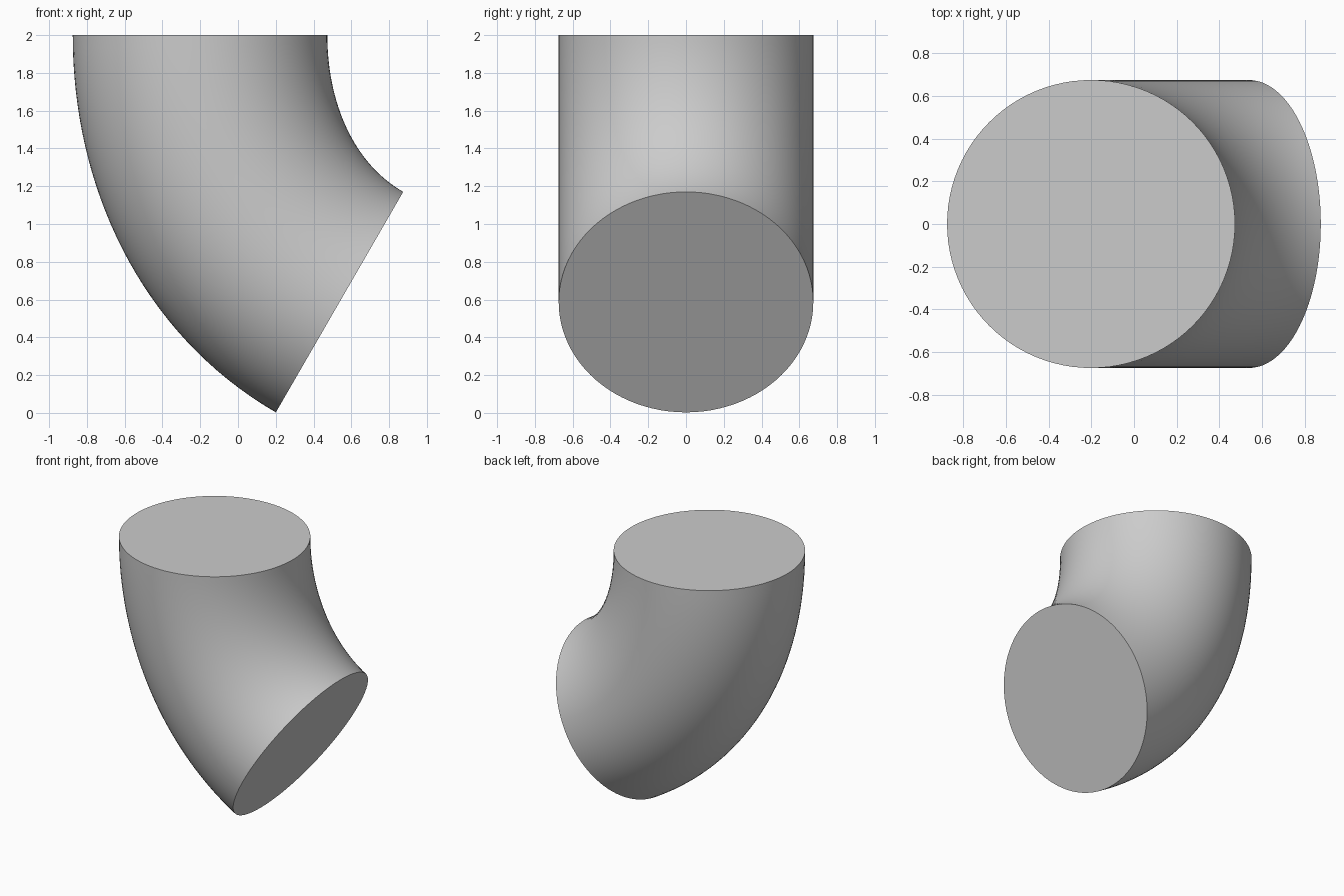
import bpy, bmesh
from math import sin, cos, pi
from mathutils import Vector

if "Cube" in bpy.data.objects:
    bpy.data.objects.remove(bpy.data.objects["Cube"])

RADIUS, RINGS, SIDES = 0.674, 32, 96

# Bend path: vertical at the top, turning 60 degrees toward +x
top, end = Vector((-0.201, 0, 2)), Vector((0.5375, 0, 0.5865))
handles = [top, top + Vector((0, 0, -0.60)), end - Vector((0.866, 0, -0.5)) * 0.55, end]


def path(t):
    a, b, c, d = handles
    u = 1 - t
    point = a * u**3 + b * 3 * u * u * t + c * 3 * u * t * t + d * t**3
    tangent = (b - a) * u * u + (c - b) * 2 * u * t + (d - c) * t * t
    return point, tangent.normalized()


# Pipe elbow: a circle swept along the path
bm = bmesh.new()
side = Vector((0, 1, 0))
rings = []
for i in range(RINGS + 1):
    p, tan = path(i / RINGS)
    out = side.cross(tan)
    rings.append([bm.verts.new(p + RADIUS * (cos(2 * pi * j / SIDES) * out + sin(2 * pi * j / SIDES) * side))
                  for j in range(SIDES)])
for r0, r1 in zip(rings, rings[1:]):
    for j in range(SIDES):
        k = (j + 1) % SIDES
        bm.faces.new((r0[j], r0[k], r1[k], r1[j]))

# Flat end caps
bm.faces.new(rings[0])
bm.faces.new(rings[-1])
bmesh.ops.recalc_face_normals(bm, faces=bm.faces)

mesh = bpy.data.meshes.new("pipe_elbow")
bm.to_mesh(mesh)
bm.free()
elbow = bpy.data.objects.new("pipe_elbow", mesh)
bpy.context.collection.objects.link(elbow)
bpy.context.view_layer.objects.active = elbow
elbow.select_set(True)
bpy.ops.object.shade_smooth_by_angle(angle=0.6)
